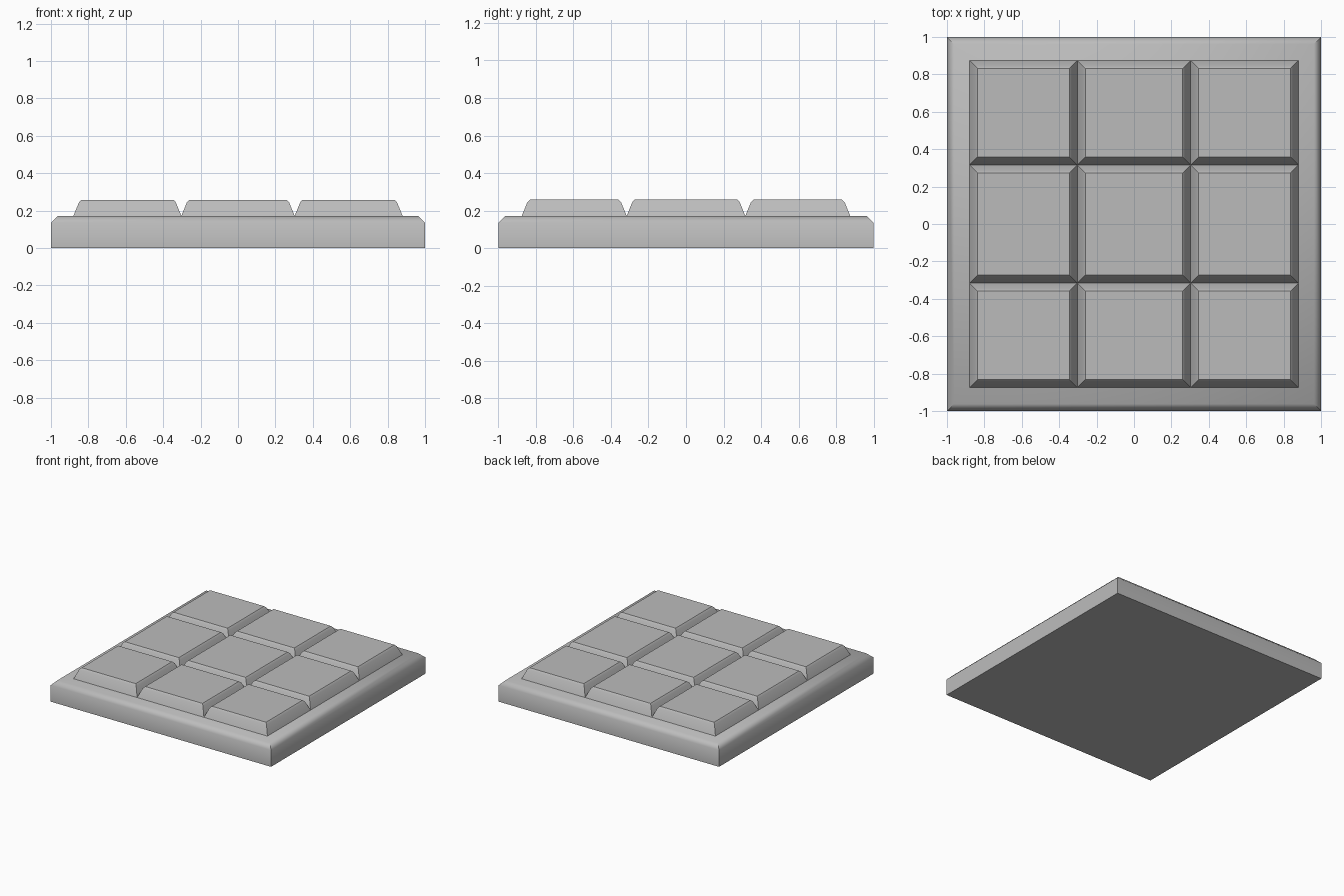
import bpy, bmesh, math

if "Cube" in bpy.data.objects:
    bpy.data.objects.remove(bpy.data.objects["Cube"])

grey = bpy.data.materials.new("grey")
grey.diffuse_color = (0.5, 0.5, 0.5, 1)
grey.use_nodes = True
grey.node_tree.nodes["Principled BSDF"].inputs["Base Color"].default_value = grey.diffuse_color


def stepped_block(name, x0, x1, y0, y1, profile, angle):
    """Rectangular block whose sides follow (inset, height) steps."""
    bm = bmesh.new()
    rings = []
    for d, z in profile:
        corners = ((x0 + d, y0 + d), (x1 - d, y0 + d), (x1 - d, y1 - d), (x0 + d, y1 - d))
        rings.append([bm.verts.new((x, y, z)) for x, y in corners])
    bm.faces.new(rings[0][::-1])
    bm.faces.new(rings[-1])
    for a, b in zip(rings, rings[1:]):
        for i in range(4):
            j = (i + 1) % 4
            bm.faces.new((a[i], a[j], b[j], b[i]))
    mesh = bpy.data.meshes.new(name)
    bm.to_mesh(mesh)
    bm.free()
    mesh.materials.append(grey)
    obj = bpy.data.objects.new(name, mesh)
    bpy.context.collection.objects.link(obj)
    bpy.ops.object.select_all(action='DESELECT')
    obj.select_set(True)
    bpy.context.view_layer.objects.active = obj
    bpy.ops.object.shade_smooth_by_angle(angle=math.radians(angle))
    return obj


# Base slab with a softened upper rim
stepped_block("base_slab", -1, 1, -1, 1, [(0, 0), (0, 0.135), (0.038, 0.172)], 55)

# Three by three raised tiles with sloping sides, meeting in V grooves
columns = (-0.88, -0.303, 0.303, 0.88)
rows = (-0.875, -0.316, 0.316, 0.875)
tile_profile = [(0, 0.172), (0.03, 0.245), (0.043, 0.258)]
for r in range(3):
    for c in range(3):
        stepped_block(f"tile_{r + 1}_{c + 1}", columns[c], columns[c + 1],
                      rows[r], rows[r + 1], tile_profile, 30)
